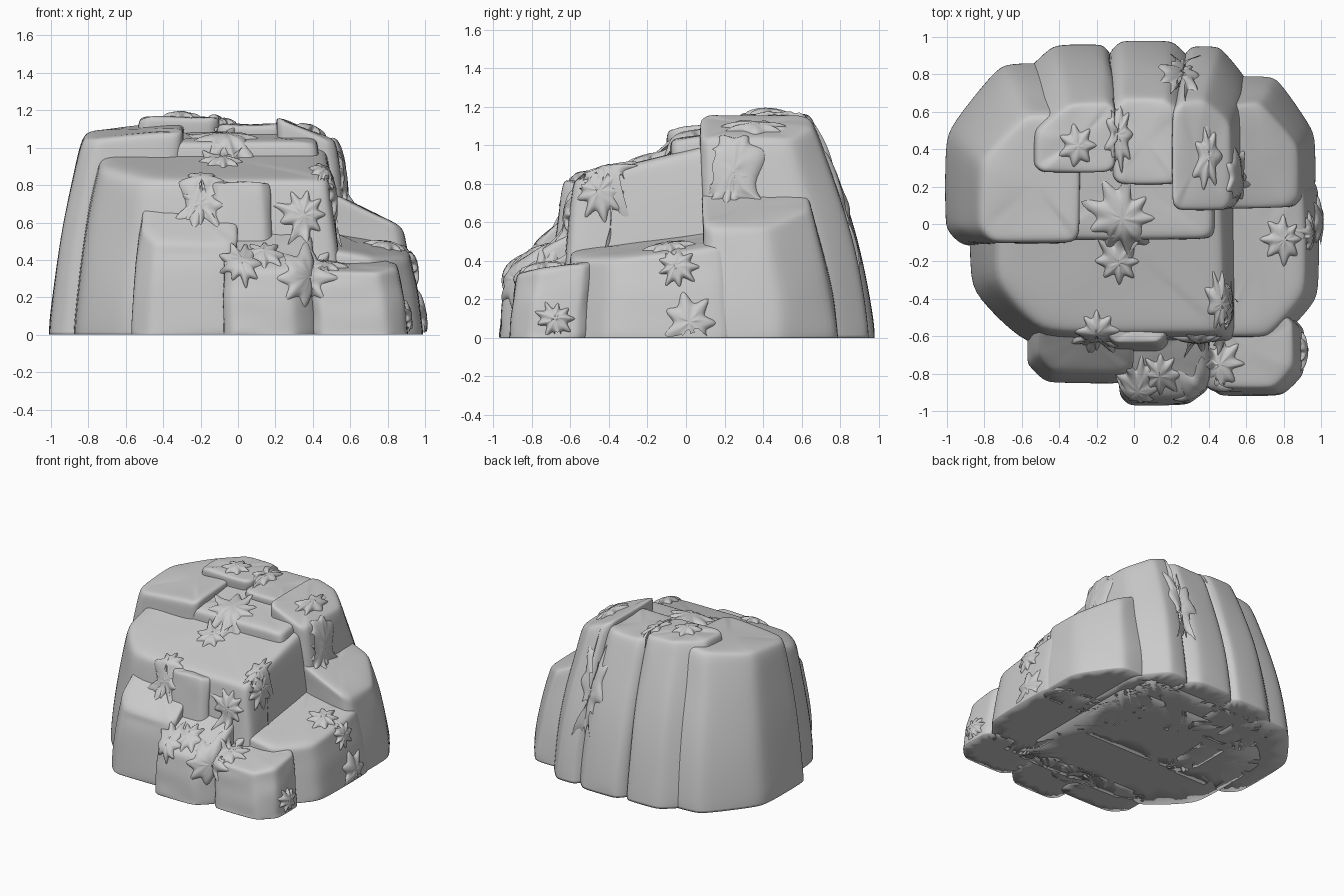
import bpy, bmesh, math, random
from mathutils import Vector
from mathutils.bvhtree import BVHTree

random.seed(7)
cube = bpy.data.objects.get("Cube")
if cube:
    bpy.data.objects.remove(cube, do_unlink=True)

stone = bpy.data.materials.new("grey_stone")
stone.use_nodes = True
grey = (0.6, 0.6, 0.6, 1)
stone.diffuse_color = grey
stone.node_tree.nodes["Principled BSDF"].inputs["Base Color"].default_value = grey


def wobble(amount):
    return random.uniform(-amount, amount)


def finish(name, bm, levels):
    bmesh.ops.recalc_face_normals(bm, faces=bm.faces)
    mesh = bpy.data.meshes.new(name)
    bm.to_mesh(mesh)
    bm.free()
    mesh.materials.append(stone)
    obj = bpy.data.objects.new(name, mesh)
    bpy.context.collection.objects.link(obj)
    subdivision = obj.modifiers.new("round", 'SUBSURF')
    subdivision.levels = subdivision.render_levels = levels
    for poly in mesh.polygons:
        poly.use_smooth = True
    return obj


def ring_quads(low, high):
    following = low[1:] + low[:1], high[1:] + high[:1]
    return [(a, b, d, c) for a, b, c, d in zip(low, following[0], high, following[1])]


def outline(x0, x1, y0, y1, chop):
    """Box whose corners are cut off more the further they lie from the middle."""
    points = []
    box = [Vector(c) for c in ((x0, y0), (x1, y0), (x1, y1), (x0, y1))]
    for i, corner in enumerate(box):
        cut = 0.05 + chop * max(0, corner.length - 0.97)
        for side in (box[i - 1] - corner, box[(i + 1) % len(box)] - corner):
            points.append(corner + side.normalized() * min(cut, side.length * 0.45))
    return points


def boulder(name, x, y, height, slope_x=0, slope_y=0, chop=0.9):
    """Flat-based block that leans in towards the middle and ends in a sloped top."""
    def roof(p):
        return height + slope_x * p.x + slope_y * p.y

    def lean(p):
        z = roof(p)
        return Vector((p.x * (1 - 0.17 * z), p.y * (1 - (0.28 if p.y > 0 else 0.14) * z)))

    # two points on each edge keep the corners only slightly rounded
    corners = outline(*x, *y, chop)
    base = []
    for a, b in zip(corners, corners[1:] + corners[:1]):
        base += [a.lerp(b, 0.1), a.lerp(b, 0.9)]
    rim = [lean(p) for p in base]
    centre = sum(rim, Vector((0, 0))) / len(rim)

    bm = bmesh.new()
    rings = []
    for t in (0, 0.06, 0.3, 0.55, 0.78, 0.93, 1):
        ring = []
        for p, q in zip(base, rim):
            flat = p.lerp(q, t ** 1.6)
            if 0 < t < 1:
                flat += Vector((wobble(0.008), wobble(0.008)))
            ring.append(bm.verts.new((*flat, t * roof(q))))
        rings.append(ring)
    for scale in (0.9, 0.5):
        ring = []
        for q in rim:
            p = centre.lerp(q, scale)
            ring.append(bm.verts.new((*p, roof(p) + 0.015 + wobble(0.01))))
        rings.append(ring)
    for low, high in zip(rings, rings[1:]):
        for quad in ring_quads(low, high):
            bm.faces.new(quad)
    bm.faces.new(rings[-1])
    bm.faces.new(rings[0][::-1])

    # crisp foot on the ground
    crease = bm.edges.layers.float.new("crease_edge")
    foot = set(rings[0])
    for edge in bm.edges:
        if foot.issuperset(edge.verts):
            edge[crease] = 1
    rocks.append(finish(name, bm, 2))


rocks = []
# big sloping middle
boulder("main_slab", (-.88, .57), (-.66, .6), .96, slope_y=.24, chop=2)
boulder("upper_step", (-.55, .52), (-.1, .8), 1.03, slope_y=.13)
boulder("left_block", (-1.01, -.35), (-.12, .86), 1.11, .08, .08)

# upright columns along the back
boulder("back_left_column", (-.66, -.12), (.4, .96), 1.15)
boulder("back_middle_column", (-.14, .31), (.3, .98), 1.11)
boulder("back_right_column", (.25, .63), (.1, .95), 1.24, -.42)

# stepped shelves on the left-hand side
boulder("side_upper_shelf", (.5, .97), (.1, .79), 1, -.5)
boulder("side_lower_shelf", (.48, .99), (-.64, .32), .6, -.17, .12)

# stones along the front
boulder("front_corner_stone", (.4, .91), (-.92, -.5), .46, slope_y=.15, chop=.2)
boulder("front_middle_stone", (-.08, .43), (-.97, -.5), .88, slope_y=.58)
boulder("front_ledge", (-.57, 0), (-.85, -.5), 1.15, slope_y=.85)
boulder("front_column", (-.17, .2), (-.72, -.5), .8)

# surface to lay the crusts on
bpy.context.view_layer.update()
graph = bpy.context.evaluated_depsgraph_get()
trees = [BVHTree.FromObject(rock, graph) for rock in rocks]


def surface(origin, direction):
    hits = [tree.ray_cast(origin, direction) for tree in trees]
    return min((h for h in hits if h[0]), key=lambda h: h[3], default=None)


def crust(name, right, up, u, v, size, stretch):
    """Star-edged raised patch draped over the rock."""
    out = right.cross(up)
    spikes = random.randint(7, 9)
    reach = [random.uniform(0.75, 1.1) for _ in range(spikes)]
    spike_shape = (1, 0.68, 0.5, 0.68)
    count = spikes * len(spike_shape)
    bm = bmesh.new()
    rings = []
    for f, lift in ((0.12, 0.03), (0.4, 0.027), (0.7, 0.022), (0.9, 0.01), (1, -0.012)):
        ring = []
        for i in range(count):
            star = spike_shape[i % 4]
            r = size * f * (star * f + 0.55 * (1 - f)) * reach[i // 4]
            a = math.tau * i / count
            p = right * (u + r * math.cos(a)) + up * (v + stretch * r * math.sin(a))
            hit = surface(p + out * 3, -out)
            vert = None
            if hit:
                vert = bm.verts.new(hit[0] + hit[1] * lift * random.uniform(0.8, 1.2))
                vert.co.z = max(vert.co.z, 0)
            ring.append(vert)
        rings.append(ring)
    patches = [tuple(rings[0])]
    for low, high in zip(rings, rings[1:]):
        patches += ring_quads(low, high)
    for loop in patches:
        # leave gaps where the patch would bridge a drop
        if all(loop) and all((a.co - b.co).length < 0.14 for a, b in zip(loop, loop[1:] + loop[:1])):
            bm.faces.new(loop)
    loose = [vert for vert in bm.verts if not vert.link_faces]
    bmesh.ops.delete(bm, geom=loose, context='VERTS')
    finish(name, bm, 1)


def scatter(side, right, up, stretch, spots):
    for k, (u, v, size) in enumerate(spots):
        crust(f"{side}_crust_{k + 1}", Vector(right), Vector(up), u, v, size, stretch)


X, Y, Z = (1, 0, 0), (0, 1, 0), (0, 0, 1)
scatter("upper", X, Y, 1.1, [(-.06, .03, .26), (-.3, .42, .13), (-.08, -.2, .17), (.46, -.75, .17),
                             (.14, -.8, .15), (-.2, -.57, .15), (.8, -.08, .16), (.25, .8, .15)])
scatter("vein", X, Y, 2.6, [(-.08, .48, .1), (.39, .36, .1), (.55, .25, .08), (.46, -.42, .1)])
scatter("front", X, Z, 1.1, [(-.2, .7, .17), (.35, .64, .18), (.36, .3, .21), (.02, .38, .15)])
scatter("side", Y, Z, 1, [(.24, .84, .17), (-.45, .76, .2), (-.05, .37, .14), (.02, .08, .19),
                          (-.68, .1, .13)])
